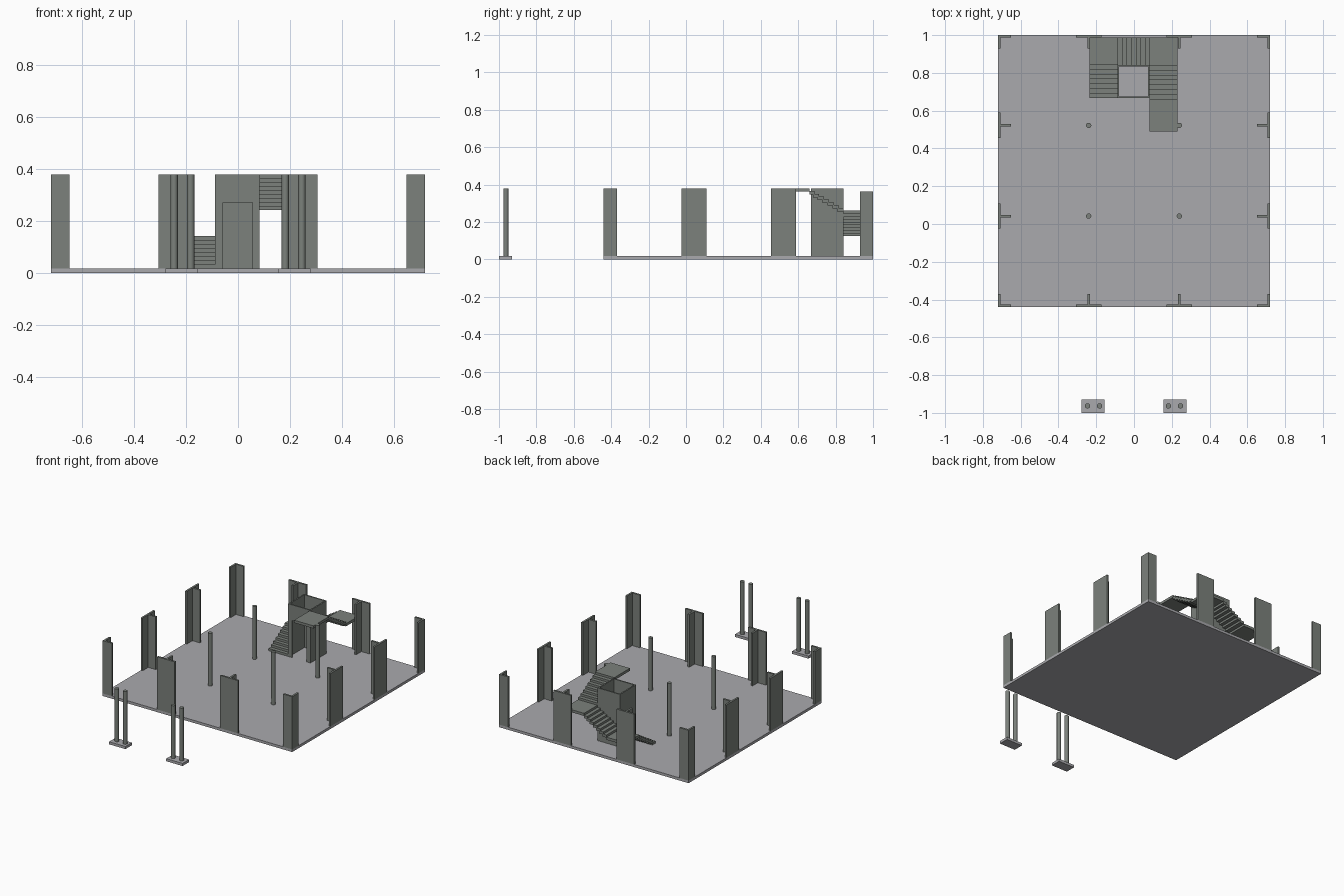
import bpy, bmesh, math
from mathutils import Matrix

if "Cube" in bpy.data.objects:
    bpy.data.objects.remove(bpy.data.objects["Cube"])


def material(name, rgb):
    m = bpy.data.materials.new(name)
    m.diffuse_color = (*rgb, 1)
    m.use_nodes = True
    m.node_tree.nodes["Principled BSDF"].inputs["Base Color"].default_value = m.diffuse_color
    return m


FLOOR = material("pale_grey_floor", (0.40, 0.40, 0.42))
WALL = material("green_grey_concrete", (0.20, 0.22, 0.20))
Z0, TOP, BACK_TOP = 0.018, 0.38, 0.363   # slab top, wall top, rear wall top


def finish(bm, name, mat):
    bmesh.ops.recalc_face_normals(bm, faces=bm.faces)
    me = bpy.data.meshes.new(name)
    bm.to_mesh(me)
    bm.free()
    me.materials.append(mat)
    ob = bpy.data.objects.new(name, me)
    bpy.context.collection.objects.link(ob)
    return ob


def prism(name, pts, vec, mat):
    """Extrude a closed outline of 3D points along vec."""
    bm = bmesh.new()
    face = bm.faces.new([bm.verts.new(p) for p in pts])
    res = bmesh.ops.extrude_face_region(bm, geom=[face], use_keep_orig=True)
    bmesh.ops.translate(bm, vec=vec, verts=[v for v in res["geom"] if isinstance(v, bmesh.types.BMVert)])
    return finish(bm, name, mat)


def box(name, x0, x1, y0, y1, z0, z1, mat):
    return prism(name, [(x0, y0, z0), (x1, y0, z0), (x1, y1, z0), (x0, y1, z0)], (0, 0, z1 - z0), mat)


def column(name, x, y, r=0.014):
    bm = bmesh.new()
    bmesh.ops.create_cone(bm, cap_ends=True, segments=24, radius1=r, radius2=r, depth=TOP - Z0,
                          matrix=Matrix.Translation((x, y, (TOP + Z0) / 2)))
    ob = finish(bm, name, WALL)
    for p in ob.data.polygons:
        p.use_smooth = abs(p.normal.z) < 0.5


# floor slab and the two porch pads with paired columns
box("floor_slab", -0.72, 0.72, -0.44, 1.0, 0, Z0, FLOOR)
for s in (-1, 1):
    box("porch_pad", s * 0.217 - 0.062, s * 0.217 + 0.062, -1.0, -0.93, 0, Z0, FLOOR)
    for d in (-0.032, 0.032):
        column("porch_column", s * 0.214 + d, -0.963)

# interior columns
for x in (-0.24, 0.24):
    for y in (0.042, 0.522):
        column("interior_column", x, y)

# L-shaped corner piers
T, ARM, H = 0.013, 0.07, 0.067
for sx in (-1, 1):
    for y, sy, top in ((-0.44, 1, TOP), (1.0, -1, BACK_TOP)):
        out = [(0, 0), (ARM, 0), (ARM, T), (T, T), (T, ARM), (0, ARM)]
        prism("corner_pier", [(sx * (0.72 - a), y + sy * b, Z0) for a, b in out], (0, 0, top - Z0), WALL)

# T-shaped wall piers: outline is (along wall, inward)
tee = [(-H, 0), (H, 0), (H, T), (T / 2, T), (T / 2, ARM), (-T / 2, ARM), (-T / 2, T), (-H, T)]
for s in (-1, 1):
    for y in (0.042, 0.522):
        prism("side_pier", [(s * (0.72 - b), y + a, Z0) for a, b in tee], (0, 0, TOP - Z0), WALL)
    for y, sy, top, name in ((-0.44, 1, TOP, "front_pier"), (1.0, -1, BACK_TOP, "back_pier")):
        prism(name, [(s * 0.24 + a, y + sy * b, Z0) for a, b in tee], (0, 0, top - Z0), WALL)

# lift shaft: U of walls plus a front wall with a doorway
X0, X1, Y0, Y1, W = -0.088, 0.083, 0.667, 0.842, 0.009
prism("shaft_walls", [(x, y, Z0) for x, y in (
    (X0, Y0), (X0, Y1), (X1, Y1), (X1, Y0), (X1 - W, Y0), (X1 - W, Y1 - W), (X0 + W, Y1 - W), (X0 + W, Y0))],
    (0, 0, TOP - Z0), WALL)
prism("shaft_front_wall", [(x, Y0, z) for x, z in (
    (X0 + W, Z0), (-0.058, Z0), (-0.058, 0.272), (0.055, 0.272), (0.055, Z0), (X1 - W, Z0),
    (X1 - W, TOP), (X0 + W, TOP))], (0, W, 0), WALL)

# stairs: thin folded flights wrapping the shaft
L1, L2, TH, N = 0.142, 0.26, 0.018, 7
SX0, SX1, SY1 = -0.235, 0.23, 0.987


def flight(name, start, end, z0, z1, place, vec):
    """Folded-plate flight of N treads; place maps (run, z) to 3D."""
    run, rise = (end - start) / N, (z1 - z0) / (N + 1)
    upper, lower = [], []
    for i in range(N):
        z = z0 + (i + 1) * rise
        a, b = start + i * run, start + (i + 1) * run
        upper += [(a, z), (b, z)]
        zl = max(z - TH, Z0)
        shift = run * 0.3
        lower += [(a + (shift if i else 0), zl), (b + (shift if i < N - 1 else 0), zl)]
    prism(name, [place(*p) for p in upper + lower[::-1]], vec, WALL)


flight("lower_flight", Y0, Y1, Z0, L1, lambda r, z: (SX0, r, z), (X0 - SX0, 0, 0))
box("lower_landing", SX0, X0, Y1, SY1, L1 - TH, L1, WALL)
flight("middle_flight", X0, X1, L1, L2, lambda r, z: (r, Y1, z), (0, SY1 - Y1, 0))
box("upper_landing", X1, SX1, Y1, SY1, L2 - TH, L2, WALL)
flight("upper_flight", Y1, 0.66, L2, TOP, lambda r, z: (X1, r, z), (SX1 - X1, 0, 0))
box("top_landing", X1, SX1, 0.49, 0.66, TOP - TH, TOP, WALL)
